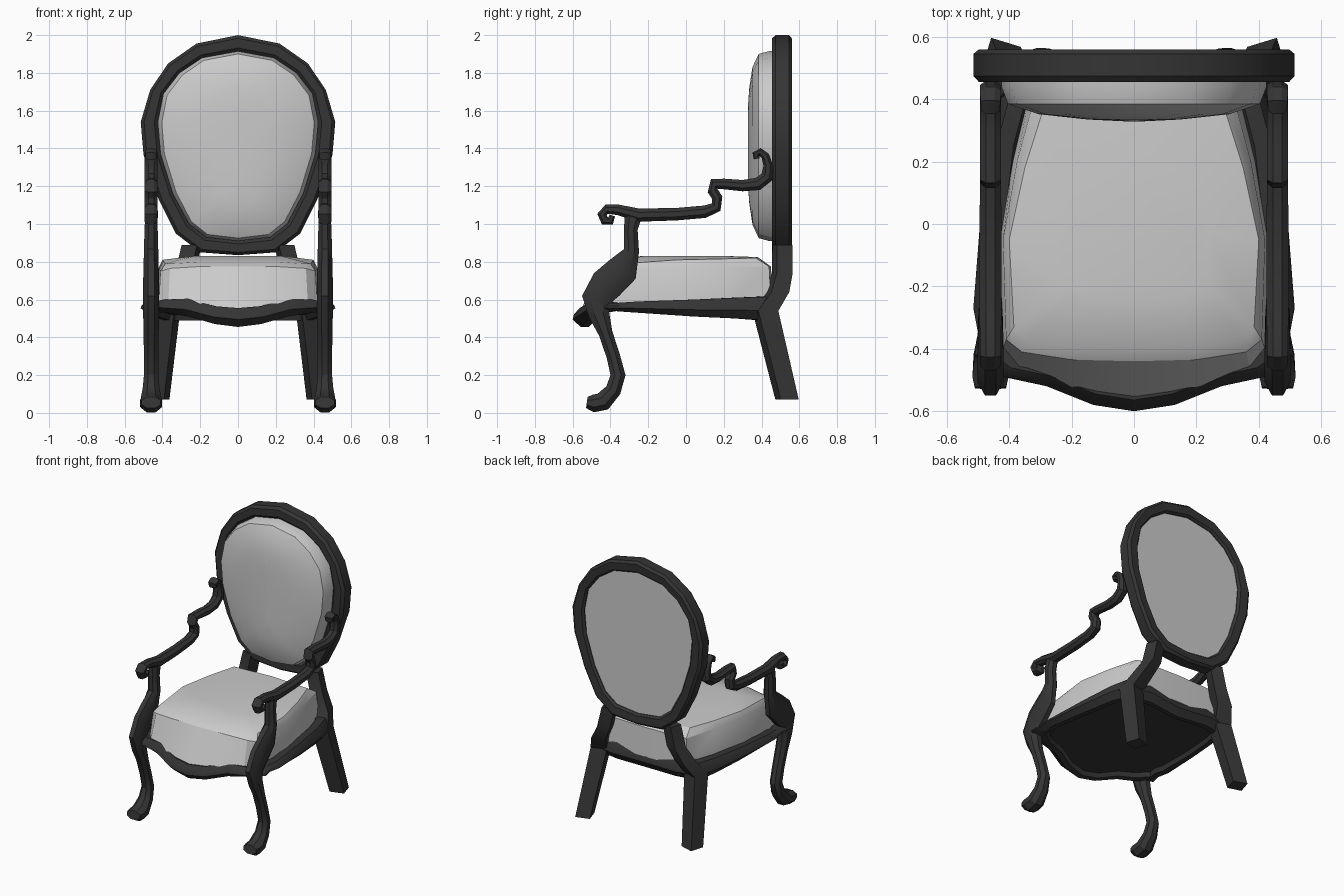
import bpy, bmesh, math
from mathutils import Vector

dark = bpy.data.materials.new("dark_wood")
dark.diffuse_color = (0.035, 0.035, 0.035, 1)


def loft(name, rings, closed=False, mat=None, mirror=False, angle=30):
    """Skin a list of equal-length point rings; cap the ends unless closed."""
    bm = bmesh.new()
    vs = [[bm.verts.new(p) for p in r] for r in rings]
    n = len(vs[0])
    for a, b in zip(vs, vs[1:] + ([vs[0]] if closed else [])):
        for i in range(n):
            j = (i + 1) % n
            bm.faces.new((a[i], a[j], b[j], b[i]))
    if not closed:
        bm.faces.new(vs[0])
        bm.faces.new(vs[-1])
    bmesh.ops.recalc_face_normals(bm, faces=bm.faces[:])
    me = bpy.data.meshes.new(name)
    bm.to_mesh(me)
    bm.free()
    ob = bpy.data.objects.new(name, me)
    bpy.context.collection.objects.link(ob)
    if mat:
        me.materials.append(mat)
    if mirror:
        ob.modifiers.new("Mirror", 'MIRROR').use_mirror_merge = False
    bpy.ops.object.select_all(action='DESELECT')
    ob.select_set(True)
    bpy.context.view_layer.objects.active = ob
    bpy.ops.object.shade_smooth_by_angle(angle=math.radians(angle))
    return ob


def full(half):
    """Complete a half outline (first and last point on x = 0)."""
    return half + [(-p[0],) + tuple(p[1:]) for p in half[-2:0:-1]]


def sweep(name, x, stations):
    """Octagonal tube along a side-view path of (y, z, thickness, half width)."""
    pts = [Vector(s[:2]) for s in stations]
    rings = []
    for i, (y, z, r, w) in enumerate(stations):
        t = (pts[min(i + 1, len(pts) - 1)] - pts[max(i - 1, 0)]).normalized()
        ring = []
        for k in range(8):
            a = math.radians(45 * k + 22.5)
            u, v = w * math.cos(a) * 1.08, r * math.sin(a) * 1.08
            ring.append((x + u, y - t.y * v, z + t.x * v))
        rings.append(ring)
    return loft(name, rings, mat=dark, mirror=True)


# Oval back frame
outer = full([(0, 2.0), (.22, 1.955), (.37, 1.85), (.465, 1.71), (.515, 1.54),
              (.5, 1.365), (.42, 1.13), (.33, .95), (.2, .85), (0, .835)])
inner = full([(0, 1.915), (.19, 1.88), (.31, 1.8), (.395, 1.69), (.425, 1.54),
              (.41, 1.37), (.345, 1.16), (.26, 1.0), (.17, .93), (0, .91)])


def mix(t, y):
    """Ring between inner (t=0) and outer (t=1) outlines at depth y."""
    return [(a[0] + (b[0] - a[0]) * t, y, a[1] + (b[1] - a[1]) * t)
            for a, b in zip(inner, outer)]


loft("back_frame", [mix(1, .475), mix(1, .545), mix(.8, .56), mix(.15, .555),
                    mix(0, .54), mix(0, .47), mix(.2, .455), mix(.8, .455)],
     closed=True, mat=dark)


# Back cushion, domed to the front and flat behind
def pad(s, y):
    return [(x * s, y, 1.42 + (z - 1.42) * (1 - (1 - s) * .6)) for x, z in inner]


loft("back_cushion", [pad(1, .535), pad(1, .44), pad(.95, .385), pad(.72, .352),
                      pad(.35, .335), pad(.02, .328)])

# Seat rail with pointed outer moulding and closed underside
rail = full([(0, -.6, .555, .455), (.13, -.58, .565, .47), (.28, -.52, .605, .51),
             (.42, -.49, .60, .53), (.515, -.42, .58, .54), (.50, -.35, .585, .535),
             (.515, -.27, .59, .53), (.49, .05, .60, .51), (.46, .3, .61, .50),
             (.42, .45, .615, .49), (.25, .48, .61, .49), (0, .46, .60, .48)])


def rail_ring(s, t, dz=0):
    """Scaled rail outline at height fraction t between its bottom and top."""
    return [(x * s, y * s, b + (a - b) * t + dz) for x, y, a, b in rail]


loft("seat_rail", [rail_ring(.84, 0, .03), rail_ring(.86, 0), rail_ring(.93, 0),
                   rail_ring(1, .4), rail_ring(.99, .65), rail_ring(.94, 1),
                   rail_ring(.84, 1), rail_ring(.82, .8)], mat=dark)

# Seat cushion
base = full([(0, -.56, .54), (.2, -.53, .56), (.37, -.465, .57), (.42, -.4, .57),
             (.43, -.05, .57), (.39, .2, .57), (.33, .45, .57), (0, .46, .57)])
shoulder = full([(0, -.44, .775), (.2, -.435, .775), (.36, -.41, .765), (.41, -.37, .75),
                 (.42, -.05, .77), (.375, .2, .775), (.31, .44, .775), (0, .45, .775)])
crown = full([(0, -.40, .80), (.2, -.395, .80), (.34, -.375, .79), (.385, -.33, .79),
              (.40, -.05, .81), (.35, .18, .815), (.29, .37, .82), (0, .38, .825)])
middle = [(x * .6, y * .6, .83) for x, y, z in crown]
loft("seat_cushion", [base, shoulder, crown, middle])

# Back posts running on into the splayed back legs
posts = []
for x, y, z, r in [(.245, .51, .89, .06), (.28, .51, .74, .062), (.335, .485, .64, .07),
                   (.375, .42, .54, .078), (.425, .535, .07, .07)]:
    posts.append([(x + r * math.cos(math.radians(62 + 90 * k)),
                   y + r * math.sin(math.radians(62 + 90 * k)), z) for k in range(4)])
loft("back_leg", posts, mat=dark, mirror=True)

# Cabriole front legs rising into the arm supports
sweep("front_leg", .46, [
    (-.275, 1.07, .05, .03), (-.292, .97, .036, .035), (-.288, .86, .04, .038),
    (-.335, .76, .085, .04), (-.42, .68, .09, .042), (-.475, .60, .078, .042),
    (-.46, .52, .055, .042), (-.425, .42, .037, .04), (-.385, .30, .036, .038),
    (-.36, .20, .04, .038), (-.385, .12, .042, .045), (-.44, .06, .05, .055),
    (-.49, .05, .047, .058), (-.525, .055, .03, .05)])

# Scrolled arms
sweep("armrest", .46, [
    (-.39, 1.045, .015, .03), (-.40, 1.015, .022, .032), (-.43, 1.018, .025, .034),
    (-.445, 1.05, .025, .034), (-.42, 1.078, .025, .034), (-.36, 1.075, .028, .034),
    (-.25, 1.047, .035, .036), (-.05, 1.052, .033, .036), (.1, 1.065, .033, .034),
    (.16, 1.09, .03, .034), (.165, 1.14, .028, .034), (.142, 1.175, .028, .034),
    (.148, 1.212, .03, .034), (.2, 1.212, .028, .034), (.3, 1.203, .03, .034),
    (.38, 1.212, .034, .034), (.43, 1.25, .034, .034), (.435, 1.31, .025, .034),
    (.42, 1.36, .022, .034), (.392, 1.382, .02, .032), (.37, 1.37, .02, .03),
    (.375, 1.345, .016, .028)])
